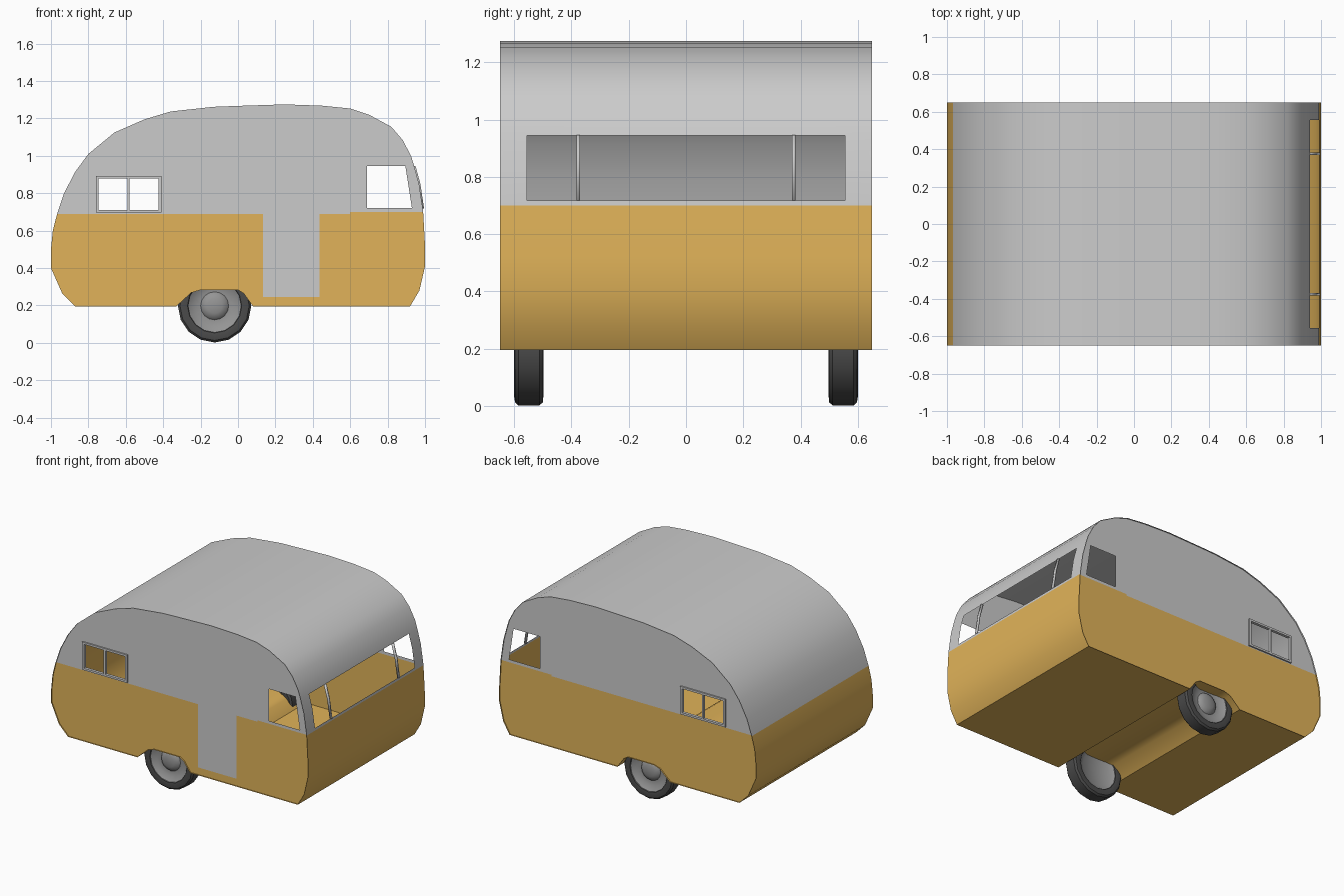
import bpy, bmesh, math
from mathutils import Vector

if "Cube" in bpy.data.objects:
    bpy.data.objects.remove(bpy.data.objects["Cube"])

HALF = 0.65            # half body width
RIM, RECESS = 0.015, 0.01

# body side outline (x, z), counter-clockwise seen from the front
OUTLINE = [(-.87, .195), (-.33, .195), (-.25, .268), (-.2, .283), (0, .283), (.03, .265), (.08, .195),
           (.92, .195), (.97, .28), (1, .41), (1, .52), (.99, .70), (.988, .717), (.968, .85),
           (.942, .945), (.925, 1.0), (.88, 1.085), (.82, 1.155), (.70, 1.22), (.60, 1.253),
           (.45, 1.268), (.25, 1.275), (0, 1.267), (-.13, 1.262), (-.36, 1.237), (-.5, 1.195),
           (-.66, 1.125), (-.8, 1.01), (-.87, .915), (-.93, .80), (-.967, .69), (-.99, .60),
           (-1, .50), (-1, .40), (-.94, .265)]
# rows across the width: window openings and bars at the +x end
ROWS = [-HALF, -.555, -.382, -.37, .37, .382, .555, HALF]
WINDOW_COLS, BAR_COLS = (1, 3, 5), (2, 4)


def paint(ob, name, rgb):
    m = bpy.data.materials.get(name) or bpy.data.materials.new(name)
    m.diffuse_color = (*rgb, 1)
    m.use_nodes = True
    m.node_tree.nodes["Principled BSDF"].inputs["Base Color"].default_value = m.diffuse_color
    ob.data.materials.append(m)


def make(name, bm, smooth=True):
    me = bpy.data.meshes.new(name)
    bm.to_mesh(me)
    bm.free()
    ob = bpy.data.objects.new(name, me)
    bpy.context.collection.objects.link(ob)
    if smooth:
        bpy.ops.object.select_all(action='DESELECT')
        ob.select_set(True)
        bpy.context.view_layer.objects.active = ob
        bpy.ops.object.shade_smooth_by_angle(angle=math.radians(32))
    return ob


def is_orange(c, front):
    door = front and .135 < c.x < .435 and c.z > .245
    return c.z < (.70 if c.x > .6 else .69) and not door


def split_by_colour(name, bm, front=False):
    """Make a grey upper object and an orange lower object from one mesh."""
    for part, orange in (("upper", False), ("lower", True)):
        b = bm.copy()
        drop = [f for f in b.faces if is_orange(f.calc_center_median(), front) != orange]
        bmesh.ops.delete(b, geom=drop, context='FACES')
        ob = make(part + "_" + name, b)
        if orange:
            paint(ob, "orange", (.75, .45, .1))
    bm.free()


def sweep(keep):
    """Skin the outline across the width, keeping chosen cells."""
    bm = bmesh.new()
    n = len(OUTLINE)
    grid = [[bm.verts.new((x, y, z)) for y in ROWS] for x, z in OUTLINE]
    for i in range(n):
        (x0, z0), (x1, z1) = OUTLINE[i], OUTLINE[(i + 1) % n]
        at_window = min(x0, x1) > .93 and min(z0, z1) > .71 and max(z0, z1) < .95
        for j in range(len(ROWS) - 1):
            if keep(at_window, j):
                a, b = grid[i], grid[(i + 1) % n]
                bm.faces.new((a[j], a[j + 1], b[j + 1], b[j]))
    bmesh.ops.delete(bm, geom=[v for v in bm.verts if not v.link_faces], context='VERTS')
    bmesh.ops.recalc_face_normals(bm, faces=bm.faces)
    return bm


# roof, ends and floor in one skin, plus the end window bars
split_by_colour("shell", sweep(lambda w, j: not w or j in (0, 6)))
bars = make("end_window_bars", sweep(lambda w, j: w and j in BAR_COLS))
mod = bars.modifiers.new("thickness", 'SOLIDIFY')
mod.thickness, mod.offset = .014, 0

# slanted edge of the corner side window
SLANT_CO, SLANT_NO = Vector((.895, 0, .945)), Vector((.225, 0, .035)).normalized()


def in_window(c):
    if -.75 < c.x < -.42 and .70 < c.z < .885:
        return True
    return c.x > .69 and .72 < c.z < .945 and (c - SLANT_CO).dot(SLANT_NO) < 0


def side_wall(s):
    """Recessed side wall with raised rim and window openings."""
    bm = bmesh.new()
    pts = OUTLINE if s < 0 else OUTLINE[::-1]
    f = bm.faces.new([bm.verts.new((x, s * HALF, z)) for x, z in pts])
    f.normal_update()
    bmesh.ops.inset_region(bm, faces=[f], thickness=RIM, use_even_offset=True)
    f = bmesh.ops.extrude_discrete_faces(bm, faces=[f])["faces"][0]
    bmesh.ops.translate(bm, verts=f.verts, vec=(0, -s * RECESS, 0))
    # discrete extrusion leaves a loose cap: bridge it to the rim
    bm.edges.ensure_lookup_table()
    if all(len(e.link_faces) == 1 for e in f.edges):
        inner = [e for e in bm.edges if e.is_boundary
                 and abs(abs(e.verts[0].co.y) - HALF) < 1e-5
                 and not any(abs(e.verts[0].co.x - x) + abs(e.verts[0].co.z - z) < 1e-5
                             for x, z in OUTLINE)]
        bmesh.ops.bridge_loops(bm, edges=inner + list(f.edges))
    bmesh.ops.triangulate(bm, faces=bm.faces[:])
    cuts = [(Vector((0, 0, z)), Vector((0, 0, 1))) for z in (.245, .69, .70, .72, .885, .945)]
    cuts += [(Vector((x, 0, 0)), Vector((1, 0, 0))) for x in (-.75, -.42, .135, .435, .6, .69)]
    cuts.append((SLANT_CO, SLANT_NO))
    for co, no in cuts:
        bmesh.ops.bisect_plane(bm, geom=bm.verts[:] + bm.edges[:] + bm.faces[:], dist=1e-5,
                               plane_co=co, plane_no=no)
    holes = [g for g in bm.faces if in_window(g.calc_center_median())]
    bmesh.ops.delete(bm, geom=holes, context='FACES')
    return bm


def box(bm, x0, x1, y0, y1, z0, z1):
    r = bmesh.ops.create_cube(bm, size=1)
    for v in r["verts"]:
        v.co = ((x0 + x1) / 2 + v.co.x * (x1 - x0), (y0 + y1) / 2 + v.co.y * (y1 - y0),
                (z0 + z1) / 2 + v.co.z * (z1 - z0))


def lathe(name, s, prof):
    """Spin (radius, y) profile around the axle."""
    bm = bmesh.new()
    c = Vector((-.125, 0, .198))
    vs = [bm.verts.new(c + Vector((0, s * y, -r))) for r, y in prof]
    es = [bm.edges.new(p) for p in zip(vs, vs[1:])]
    bmesh.ops.spin(bm, geom=vs + es, cent=c, axis=(0, 1, 0), angle=math.tau, steps=16)
    bmesh.ops.remove_doubles(bm, verts=bm.verts[:], dist=1e-4)
    bmesh.ops.recalc_face_normals(bm, faces=bm.faces[:])
    return make(name, bm)


for s, side in ((-1, "front"), (1, "back")):
    split_by_colour(side + "_wall", side_wall(s), front=s < 0)

    # framed two-pane window
    bm = bmesh.new()
    y0, y1 = sorted((s * .65, s * .63))
    for x0, x1 in ((-.76, -.745), (-.591, -.579), (-.425, -.41)):
        box(bm, x0, x1, y0, y1, .697, .893)
    for z0, z1 in ((.697, .711), (.879, .893)):
        box(bm, -.76, -.41, y0, y1, z0, z1)
    make(side + "_window_frame", bm, smooth=False)

    # wheel: tyre and dished hub
    tyre = lathe(side + "_tyre", s, [(.137, .585), (.145, .597), (.165, .60), (.185, .597), (.196, .585),
                                     (.196, .512), (.185, .50), (.165, .498), (.145, .502), (.137, .512)])
    paint(tyre, "rubber", (.07, .07, .07))
    hub = lathe(side + "_hub", s, [(0, .592), (.04, .59), (.065, .58), (.075, .568), (.11, .57), (.14, .59),
                                   (.14, .508), (.11, .525), (0, .53)])
    paint(hub, "hub_grey", (.3, .3, .3))
